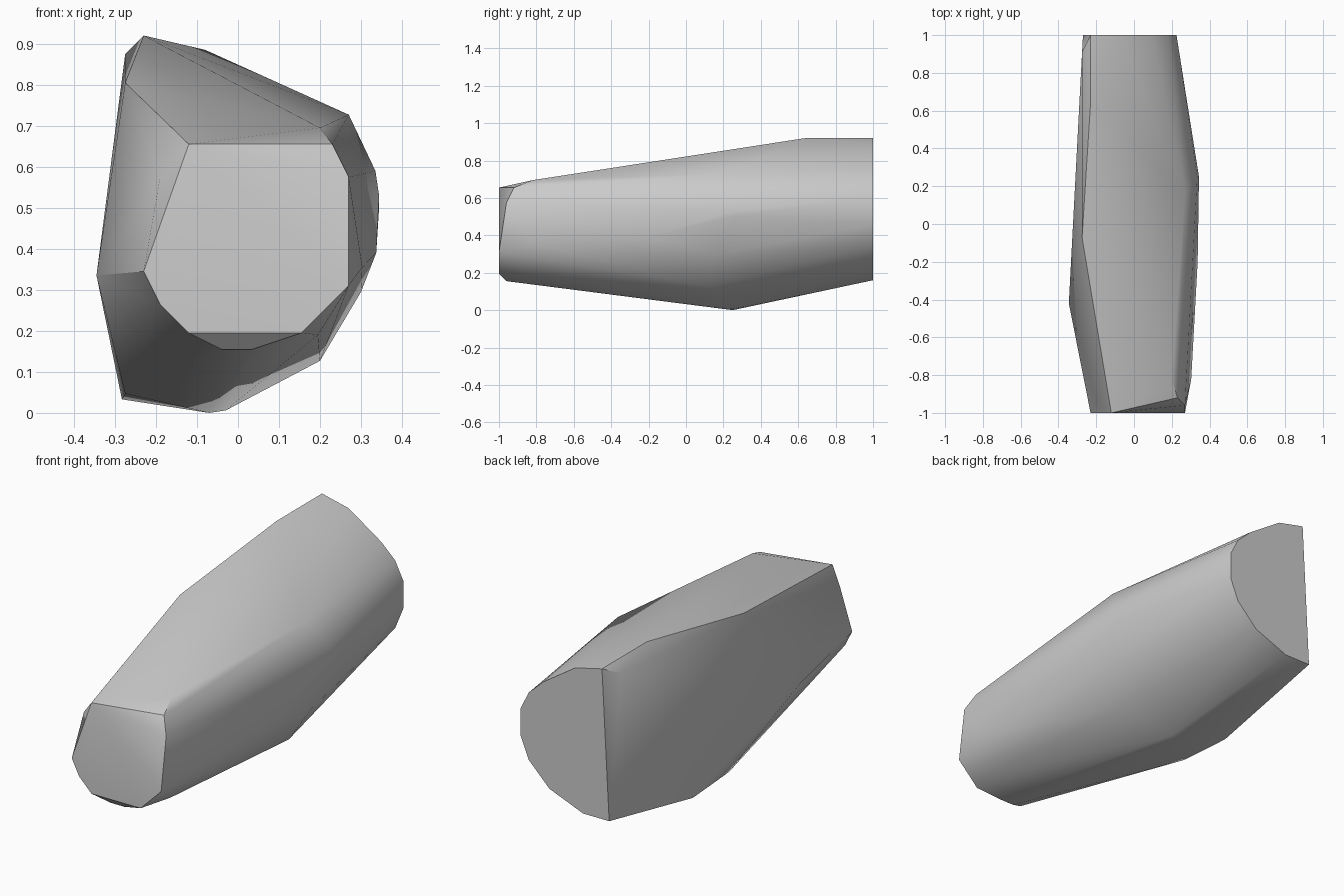
import bpy
import bmesh
import math

# Remove the default cube
default_cube = bpy.data.objects.get("Cube")
if default_cube:
    bpy.data.objects.remove(default_cube, do_unlink=True)


def make_material(name, colour):
    material = bpy.data.materials.new(name)
    material.use_nodes = True
    material.diffuse_color = colour
    shader = material.node_tree.nodes["Principled BSDF"]
    shader.inputs["Base Color"].default_value = colour
    return material


def wrapped_body(name, sections, material):
    """Stretch a convex skin over cross-section corners given as (y, [(x, z), ...])."""
    bm = bmesh.new()
    for y, corners in sections:
        for x, z in corners:
            bm.verts.new((x, y, z))
    hull = bmesh.ops.convex_hull(bm, input=bm.verts)
    loose = {g for g in hull["geom_interior"] + hull["geom_unused"]
             if isinstance(g, bmesh.types.BMVert)}
    bmesh.ops.delete(bm, geom=list(loose), context="VERTS")

    # Merge the coplanar triangles of the flat end caps
    bmesh.ops.dissolve_limit(bm, angle_limit=math.radians(0.5),
                             verts=bm.verts, edges=bm.edges)
    bmesh.ops.recalc_face_normals(bm, faces=bm.faces)

    mesh = bpy.data.meshes.new(name)
    bm.to_mesh(mesh)
    bm.free()
    mesh.materials.append(material)
    body = bpy.data.objects.new(name, mesh)
    bpy.context.scene.collection.objects.link(body)
    return body


# Blunt front cap with its chamfered corners
front_cap = [
    (-1, [(-.12, .655), (-.23, .345), (-.19, .265), (-.12, .195),
          (.155, .195), (.27, .31)]),
    (-.96, [(-.19, .575), (.27, .575), (-.04, .155), (.035, .155)]),
    (-.92, [(.23, .655)]),
]

# Shoulder just behind the front cap
shoulder = [(-.82, [(.2, .695), (.303, .355), (.195, .19)])]

# Swollen middle: flat on one side, rounded on the other
belly = [
    (-.42, [(-.345, .335)]),
    (-.2, [(.337, .39)]),
    (-.07, [(-.275, .805)]),
    (.05, [(-.275, .047)]),
    (.12, [(.2, .127)]),
    (.16, [(.27, .727), (.3, .295)]),
    (.25, [(-.07, 0), (-.03, .006), (.344, .5), (.344, .53), (.335, .59)]),
    (.35, [(-.283, .033)]),
]

# Top ridge leading into the D-shaped rear cap
rear_cap = [
    (.64, [(-.23, .92)]),
    (.91, [(-.275, .875)]),
    (1, [(-.23, .92), (-.08, .885), (.1, .765), (.18, .69), (.225, .6),
         (.225, .46), (.18, .35), (.065, .235), (-.124, .16), (-.27, .16)]),
]

grey = make_material("plain grey", (.6, .6, .6, 1))
body = wrapped_body("faceted_body", front_cap + shoulder + belly + rear_cap, grey)

# Smooth the gentle bends and keep the hard edges
for other in bpy.context.selected_objects:
    other.select_set(False)
bpy.context.view_layer.objects.active = body
body.select_set(True)
bpy.ops.object.shade_smooth_by_angle(angle=math.radians(35))
